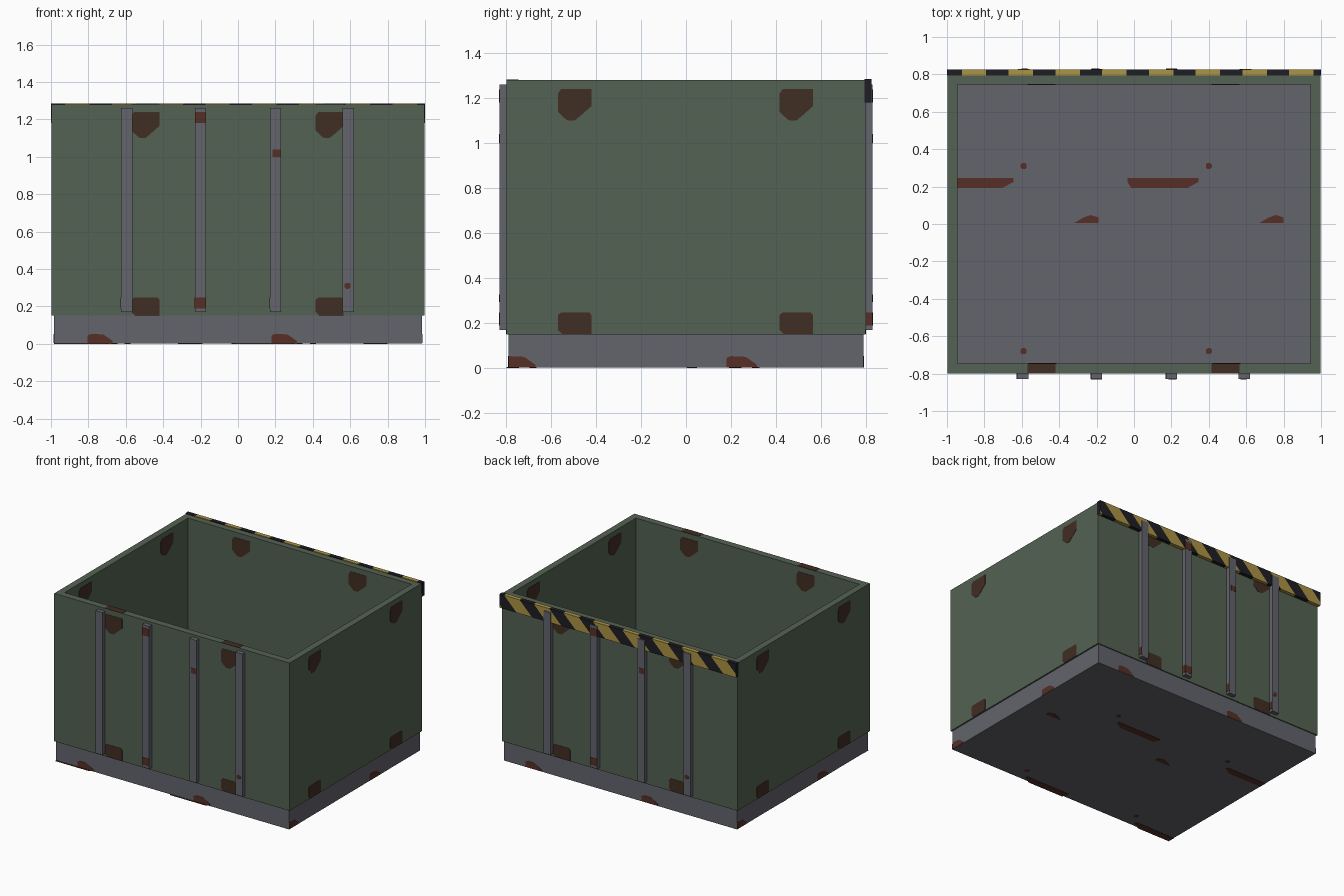
import bpy, bmesh
from mathutils import Vector

if "Cube" in bpy.data.objects:
    bpy.data.objects.remove(bpy.data.objects["Cube"])


def material(name, r, g, b):
    lin = [((c / 255 + 0.055) / 1.055) ** 2.4 for c in (r, g, b)]
    m = bpy.data.materials.new(name)
    m.diffuse_color = (*lin, 1)
    m.use_nodes = True
    m.node_tree.nodes["Principled BSDF"].inputs["Base Color"].default_value = m.diffuse_color
    return m


GREEN = material("faded green", 84, 98, 83)
GREY = material("steel grey", 99, 100, 108)
DARK_RUST = material("dark rust", 64, 45, 35)
RUST = material("rust", 86, 47, 37)
YELLOW = material("hazard yellow", 172, 147, 68)
BLACK = material("hazard black", 29, 29, 36)


def finish(bm, name, *mats):
    bmesh.ops.recalc_face_normals(bm, faces=bm.faces)
    me = bpy.data.meshes.new(name)
    bm.to_mesh(me)
    bm.free()
    for m in mats:
        me.materials.append(m)
    ob = bpy.data.objects.new(name, me)
    bpy.context.collection.objects.link(ob)
    return ob


def add_box(bm, lo, hi):
    vs = bmesh.ops.create_cube(bm, size=1)["verts"]
    for v in vs:
        v.co = Vector([hi[i] if v.co[i] > 0 else lo[i] for i in range(3)])


def rect(u0, u1, v0, v1):
    return [(u0, v0), (u1, v0), (u1, v1), (u0, v1)]


def shift(pts, du, dv=0):
    return [(u + du, v + dv) for u, v in pts]


def dot(u, v, r=0.016):
    c = r * 0.5
    return [(u - r, v - c), (u - c, v - r), (u + c, v - r), (u + r, v - c),
            (u + r, v + c), (u + c, v + r), (u - c, v + r), (u - r, v + c)]


# Each side is described by its outward normal, its right direction and its up direction
X, Y, Z = Vector((1, 0, 0)), Vector((0, 1, 0)), Vector((0, 0, 1))
FRONT, RIGHT, BACK, LEFT = (-Y, X, Z), (X, Y, Z), (Y, -X, Z), (-X, -Y, Z)
TOP, BOTTOM = (Z, X, Y), (-Z, X, Y)


def plate(bm, side, dist, pts):
    """Thin painted patch lying on a side at the given distance from the centre."""
    n, r, up = side
    a, b = [[bm.verts.new(n * d + r * u + up * v) for u, v in pts]
            for d in (dist - 0.002, dist + 0.002)]
    bm.faces.new(a)
    bm.faces.new(b)
    for i in range(len(pts)):
        j = (i + 1) % len(pts)
        bm.faces.new((a[i], a[j], b[j], b[i]))


WX, WY, IX, IY = 0.996, 0.798, 0.945, 0.745    # outer and inner wall half sizes
BX, BY, Z0, Z1 = 0.985, 0.79, 0.15, 1.28

# Base slab, which is also the floor
bm = bmesh.new()
add_box(bm, (-BX, -BY, 0.002), (BX, BY, Z0 + 0.001))
finish(bm, "base", GREY)

# Walls as one rectangular tube
bm = bmesh.new()
rings = []
for hx, hy, z in ((WX, WY, Z0), (WX, WY, Z1), (IX, IY, Z1), (IX, IY, Z0)):
    rings.append([bm.verts.new((sx * hx, sy * hy, z))
                  for sx, sy in ((-1, -1), (1, -1), (1, 1), (-1, 1))])
for k in range(4):
    a, b = rings[k], rings[(k + 1) % 4]
    for i in range(4):
        j = (i + 1) % 4
        bm.faces.new((a[i], a[j], b[j], b[i]))
finish(bm, "walls", GREEN)

# Upright ribs on front and back
RIBS = (-0.595, -0.2, 0.2, 0.59)
RIB_Y = 0.83
for name, s in (("front_ribs", 1), ("back_ribs", -1)):
    bm = bmesh.new()
    for u in RIBS:
        ys = sorted((-s * 0.79, -s * RIB_Y))
        add_box(bm, (s * u - 0.03, ys[0], 0.17), (s * u + 0.03, ys[1], 1.26))
    finish(bm, name, GREY)

# Hazard bar along the back edge, sliced diagonally into stripes
bm = bmesh.new()
TOP_Z, PERIOD, START, WIDE = 1.285, 0.25, -0.92, 0.13
add_box(bm, (-1, 0.793, 1.18), (1, 0.825, TOP_Z))
for i in range(-1, 10):
    for x in (START + i * PERIOD, START + i * PERIOD + WIDE):
        bmesh.ops.bisect_plane(bm, geom=bm.verts[:] + bm.edges[:] + bm.faces[:],
                               plane_co=(x, 0, TOP_Z), plane_no=(1, 0, -1))
bm.normal_update()
for f in bm.faces:
    c = f.calc_center_median()
    phase = (c.x + TOP_Z - c.z - START) % PERIOD
    f.material_index = int(phase < WIDE and abs(f.normal.x) < 0.9)
finish(bm, "hazard_bar", BLACK, YELLOW)

# Rust on the walls: one patch near the top and one at the foot, twice per side
UPPER = [(-0.555, 1.24), (-0.42, 1.24), (-0.42, 1.165), (-0.465, 1.125),
         (-0.495, 1.1), (-0.53, 1.102), (-0.57, 1.14), (-0.57, 1.22)]
LOWER = [(-0.57, 0.235), (-0.555, 0.247), (-0.43, 0.247), (-0.42, 0.235),
         (-0.42, 0.151), (-0.55, 0.151), (-0.57, 0.17)]
bm = bmesh.new()
for side, out, inn in ((FRONT, WY, IY), (RIGHT, WX, IX), (BACK, WY, IY), (LEFT, WX, IX)):
    for du in (0, 0.985):
        for pts in (UPPER, LOWER):
            plate(bm, side, out, shift(pts, du))
            plate(bm, side, -inn, shift(pts, du))
for du in (0, 0.985):
    plate(bm, TOP, Z1, shift(rect(-0.57, -0.42, -WY, -IY), du))
finish(bm, "wall_rust", DARK_RUST)

# Rust along the foot of the base
EDGE = [(-0.805, 0.003), (-0.805, 0.045), (-0.785, 0.053), (-0.72, 0.05),
        (-0.67, 0.015), (-0.67, 0.003)]
bm = bmesh.new()
for side, d, lim in ((FRONT, BY, BX), (RIGHT, BX, BY), (BACK, BY, BX), (LEFT, BX, BY)):
    for du in (0, 0.985):
        plate(bm, side, d, [(max(u, -lim), v) for u, v in shift(EDGE, du)])

# Rust streaks and spots on the floor and the underside
STREAK = [(-0.015, 0.192), (0.285, 0.192), (0.345, 0.225), (0.345, 0.247),
          (-0.035, 0.247), (-0.035, 0.225)]
SPOT = [(-0.32, 0.005), (-0.19, 0.005), (-0.19, 0.035), (-0.23, 0.048), (-0.27, 0.035)]
for side, d, lim in ((TOP, Z0 + 0.001, IX), (BOTTOM, -0.002, BX)):
    for du in (0, -0.99):
        streak = [(max(u, -lim), v) for u, v in shift(STREAK, du)]
        plate(bm, side, d, streak)
        if side is BOTTOM:
            plate(bm, side, d, shift(streak, 0, -0.99))
        plate(bm, side, d, shift(SPOT, du + 0.99))
        for v in (0.31, -0.68):
            plate(bm, side, d, dot(0.4 + du, v))
finish(bm, "base_rust", RUST)

# Rust on the ribs
bm = bmesh.new()
for side, flank in ((FRONT, LEFT), (BACK, RIGHT)):
    for v0, v1 in ((1.18, 1.238), (0.19, 0.247)):
        plate(bm, side, RIB_Y, rect(-0.23, -0.17, v0, v1))
    plate(bm, side, RIB_Y, rect(0.185, 0.226, 1.0, 1.04))
    plate(bm, side, RIB_Y, dot(0.585, 0.31))
    for u in RIBS:
        plate(bm, flank, 0.03 - u, rect(0.8, RIB_Y, 0.19, 0.247))
finish(bm, "rib_rust", RUST)
